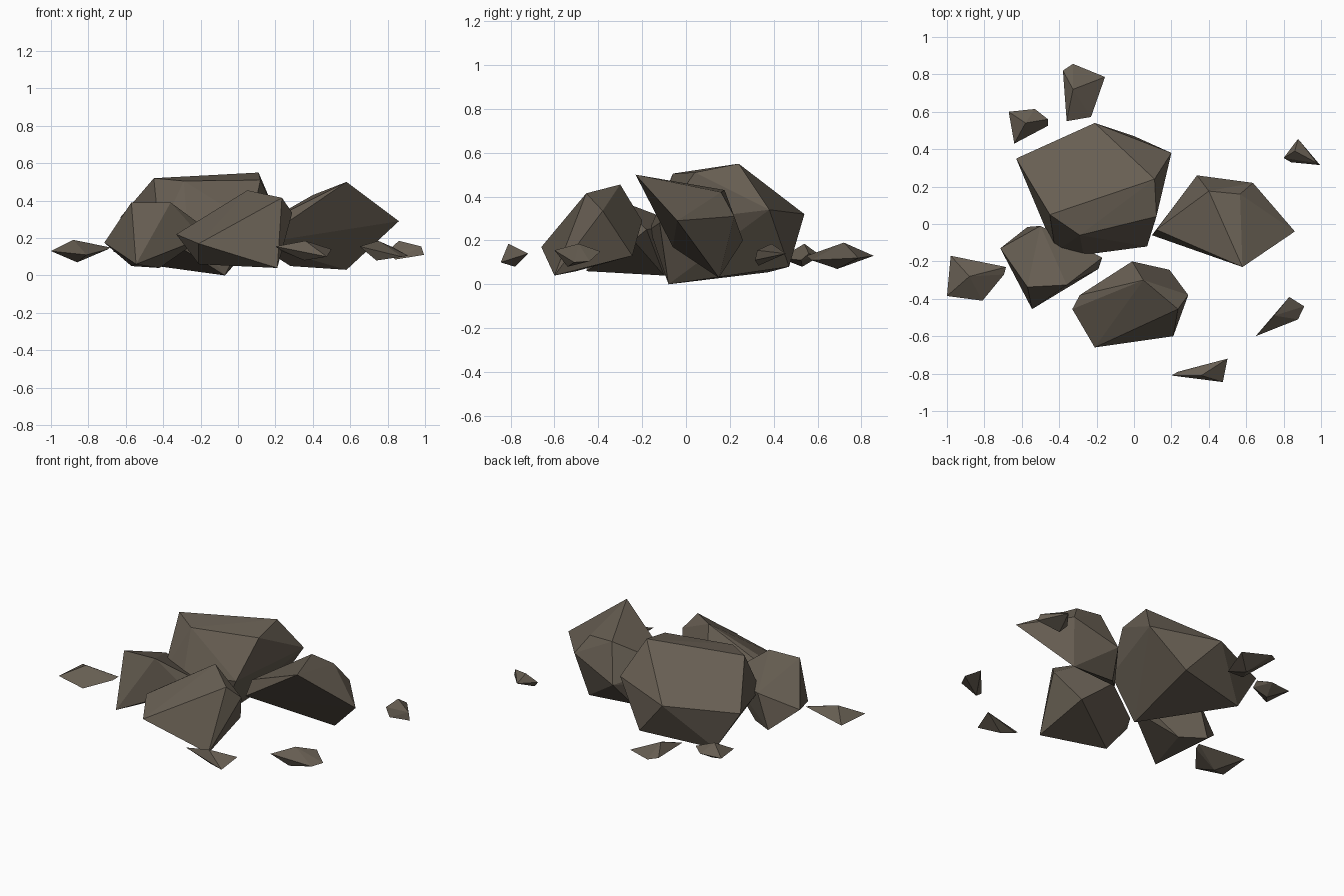
import bpy, bmesh

stone = bpy.data.materials.new("grey_brown_stone")
stone.diffuse_color = (0.135, 0.112, 0.085, 1)


def rock(name, *points):
    """Flat-faced stone: the convex hull of a few corner points."""
    bm = bmesh.new()
    for p in points:
        bm.verts.new(p)
    hull = bmesh.ops.convex_hull(bm, input=bm.verts)
    loose = {v for v in hull["geom_interior"] if isinstance(v, bmesh.types.BMVert)}
    bmesh.ops.delete(bm, geom=list(loose), context='VERTS')
    # merge nearly coplanar triangles into broad facets
    bmesh.ops.dissolve_limit(bm, angle_limit=0.03, verts=bm.verts, edges=bm.edges)
    bmesh.ops.recalc_face_normals(bm, faces=bm.faces)
    mesh = bpy.data.meshes.new(name)
    bm.to_mesh(mesh)
    bm.free()
    mesh.materials.append(stone)
    obj = bpy.data.objects.new(name, mesh)
    bpy.context.collection.objects.link(obj)
    return obj


def shard(name, top, keel, *rim):
    """Small chip: a rim of corners with one peak above and one point below."""
    return rock(name, top, keel, *rim)


# Large boulder at the back: crest, shoulder, front lip, underside
rock("large_boulder",
     (-.45, .05, .52), (.11, .24, .55), (.12, .04, .51), (-.29, -.06, .505),
     (-.63, .35, .31), (-.21, .54, .32), (.20, .38, .34),
     (.07, -.12, .28), (-.27, -.165, .25), (-.42, -.15, .22),
     (-.07, -.08, .0), (0, .47, .08), (-.47, .375, .055))

# Overhanging slab on the right
rock("right_slab",
     (.58, -.23, .5), (.40, .176, .43), (.567, .16, .42), (.636, .22, .31),
     (.86, -.04, .29), (.337, .26, .2), (.096, -.06, .17), (.12, -.03, .27),
     (.58, .15, .03), (.28, .14, .05))

# Front boulder
rock("front_boulder",
     (.05, -.30, .455), (.235, -.455, .415), (.29, -.38, .335),
     (-.21, -.66, .17), (.21, -.60, .04), (-.33, -.455, .22),
     (-.29, -.38, .24), (-.01, -.20, .29), (.19, -.245, .13), (-.21, -.5, .06))

# Left boulder, tucked below the large one
rock("left_boulder",
     (-.57, -.337, .39), (-.36, -.326, .39), (-.545, -.455, .06),
     (-.715, -.13, .175), (-.57, -.016, .05), (-.5, -.01, .27),
     (-.17, -.18, .25), (-.19, -.24, .2), (-.42, -.1, .04))

# Scattered chips around the pile
shard("right_back_chip", (.86, .39, .185), (.84, .33, .085),
      (.80, .353, .13), (.877, .455, .14), (.995, .315, .11), (.98, .325, .155))
shard("right_front_chip", (.75, -.49, .185), (.74, -.54, .08),
      (.65, -.60, .155), (.83, -.39, .15), (.91, -.44, .105), (.877, -.51, .1))
shard("front_chip", (.36, -.81, .185), (.355, -.78, .08),
      (.2, -.81, .155), (.235, -.79, .13), (.5, -.72, .14), (.475, -.845, .1))
shard("back_chip", (-.326, .72, .19), (-.27, .69, .07),
      (-.38, .82, .14), (-.326, .856, .13), (-.155, .786, .12),
      (-.23, .572, .11), (-.36, .55, .13))
shard("back_left_chip", (-.58, .54, .185), (-.56, .53, .08),
      (-.67, .6, .13), (-.53, .615, .13), (-.46, .56, .14),
      (-.46, .525, .11), (-.64, .43, .12))
shard("left_chip", (-.88, -.28, .19), (-.86, -.3, .07),
      (-.98, -.17, .13), (-.684, -.23, .15), (-.695, -.27, .14),
      (-.81, -.41, .11), (-1, -.385, .13))
